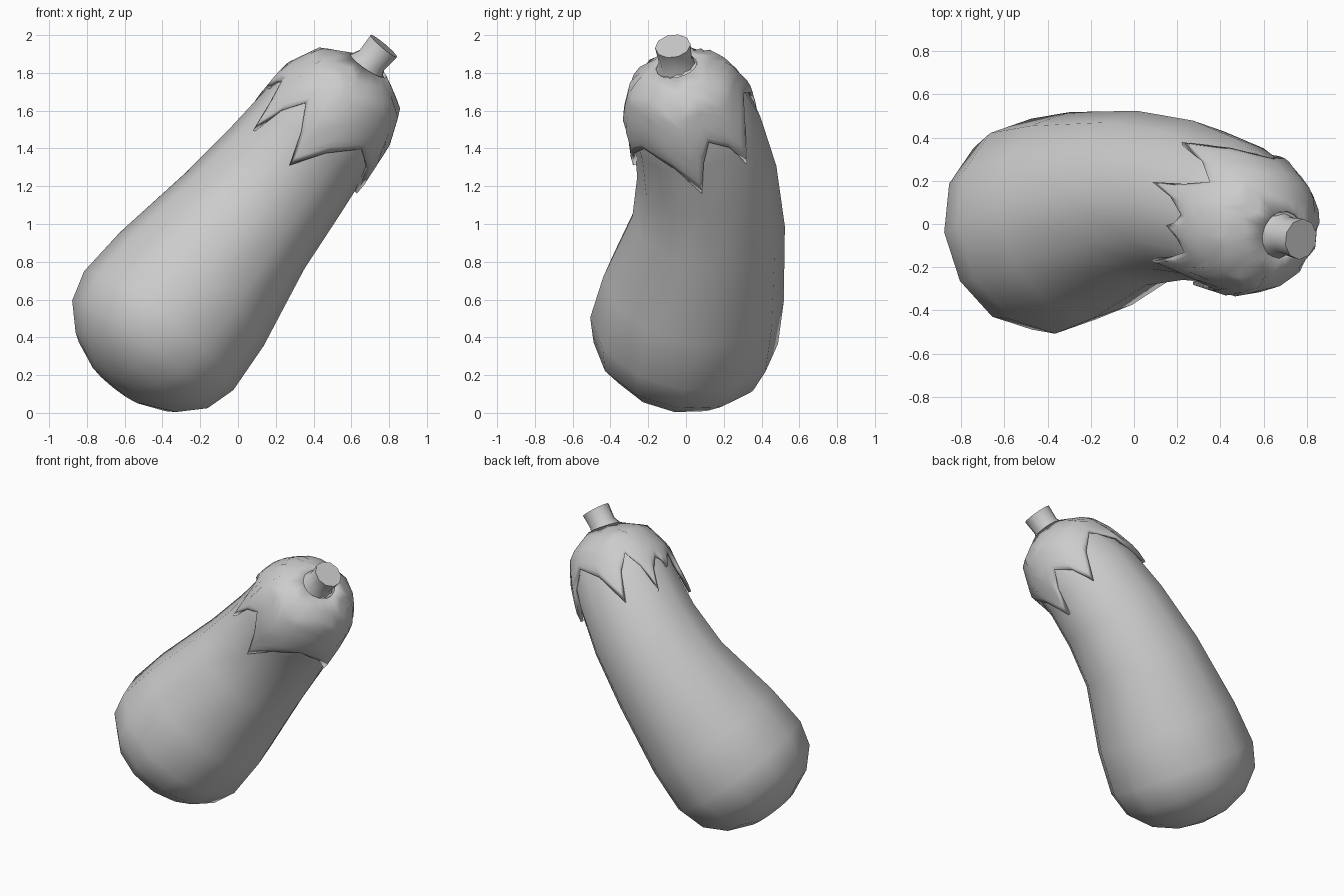
import bpy, bmesh, math
from mathutils import Vector

if "Cube" in bpy.data.objects:
    bpy.data.objects.remove(bpy.data.objects["Cube"])

# Fruit axis: centre and radius of each ring, from bulb to shoulder
RINGS = [((-.42, -.01, .435), .505), ((-.245, .04, .655), .485), ((.035, .12, 1.015), .405),
         ((.25, .11, 1.28), .37), ((.42, .06, 1.5), .345), ((.53, .0, 1.63), .325),
         ((.64, -.03, 1.765), .25), ((.69, -.05, 1.84), .09)]
C = [Vector(c) for c, r in RINGS]
R = [r for c, r in RINGS]
AXIS = Vector((.62, 0, .78))
A = [c.dot(AXIS) for c in C]
N = len(C)
T = [(C[min(i + 1, N - 1)] - C[max(i - 1, 0)]).normalized() for i in range(N)]


def ring_point(c, t, r, deg):
    e = Vector((0, 1, 0))
    e = (e - t * e.dot(t)).normalized()
    v = t.cross(e)
    a = math.radians(deg)
    return c + (e * math.cos(a) + v * math.sin(a)) * r


def surface(a, deg, off):
    """Point on the fruit at axial position a and angle deg, lifted by off."""
    i = 0
    while i < N - 2 and a > A[i + 1]:
        i += 1
    f = (a - A[i]) / (A[i + 1] - A[i])
    return ring_point(C[i].lerp(C[i + 1], f), T[i].lerp(T[i + 1], f).normalized(),
                      R[i] + (R[i + 1] - R[i]) * f + off, deg)


def loft(name, loops, start=None, end=None, angle=180):
    """Skin closed loops of points, optionally closing the ends with a point."""
    bm = bmesh.new()
    vs = [[bm.verts.new(p) for p in lp] for lp in loops]
    n = len(vs[0])
    for a, b in zip(vs, vs[1:]):
        for j in range(n):
            k = (j + 1) % n
            bm.faces.new((a[j], a[k], b[k], b[j]))
    for p, lp in ((start, vs[0]), (end, vs[-1])):
        if p is not None:
            pole = bm.verts.new(p)
            for j in range(n):
                bm.faces.new((pole, lp[j], lp[(j + 1) % n]))
    bmesh.ops.recalc_face_normals(bm, faces=bm.faces)
    me = bpy.data.meshes.new(name)
    bm.to_mesh(me)
    bm.free()
    ob = bpy.data.objects.new(name, me)
    bpy.context.collection.objects.link(ob)
    bpy.ops.object.select_all(action='DESELECT')
    ob.select_set(True)
    bpy.context.view_layer.objects.active = ob
    bpy.ops.object.shade_smooth_by_angle(angle=math.radians(angle))
    return ob


# Fruit body: rounded bottom cap followed by the bent rings
SIDES, DEPTH = 12, .385
angles = [360 * j / SIDES for j in range(SIDES)]
loops = []
for phi in (20, 42, 65):
    p = math.radians(phi)
    loops.append([ring_point(C[0] - T[0] * DEPTH * math.cos(p), T[0], R[0] * math.sin(p), d)
                  for d in angles])
loops += [[ring_point(C[i], T[i], R[i], d) for d in angles] for i in range(N)]
loft("eggplant_body", loops, C[0] - T[0] * DEPTH, C[-1])

# Calyx: (angle, axial end) alternating leaf tip and valley
EDGE = [(-90, 1.297), (-70, 1.58), (-46, 1.36), (-8, 1.64), (35, 1.32), (54, 1.6), (72, 1.31),
        (87, 1.53), (100, 1.45), (116, 1.55), (135, 1.255), (156, 1.58), (180, 1.245), (225, 1.56)]
columns = []
for i, (d, a) in enumerate(EDGE):
    d2, a2 = EDGE[(i + 1) % len(EDGE)]
    if d2 < d:
        d2 += 360
    columns.append((d, a))
    # in-between column keeps each leaf tip slender
    f = .4 if i % 2 == 0 else .6
    columns.append((d + (d2 - d) * f, a + (a2 - a) * (.62 if i % 2 == 0 else .38)))
STEPS = 9
top = A[-1]
rows = [[surface(top + (a - top) * s / STEPS, d, .024 if s < STEPS else .016) for d, a in columns]
        for s in range(STEPS + 1)]
calyx = loft("calyx", rows, end=None, angle=50)
shell = calyx.modifiers.new("thickness", 'SOLIDIFY')
shell.thickness = .02
shell.offset = -1

# Stem: short flared stub
base, tip = Vector((.665, -.048, 1.815)), Vector((.772, -.07, 1.942))
t = (tip - base).normalized()
ring = [36 * j for j in range(10)]
loft("stem", [[ring_point(base.lerp(tip, f), t, r, d) for d in ring]
              for f, r in ((0, .12), (.4, .088), (1, .095))], base, tip, 40)
